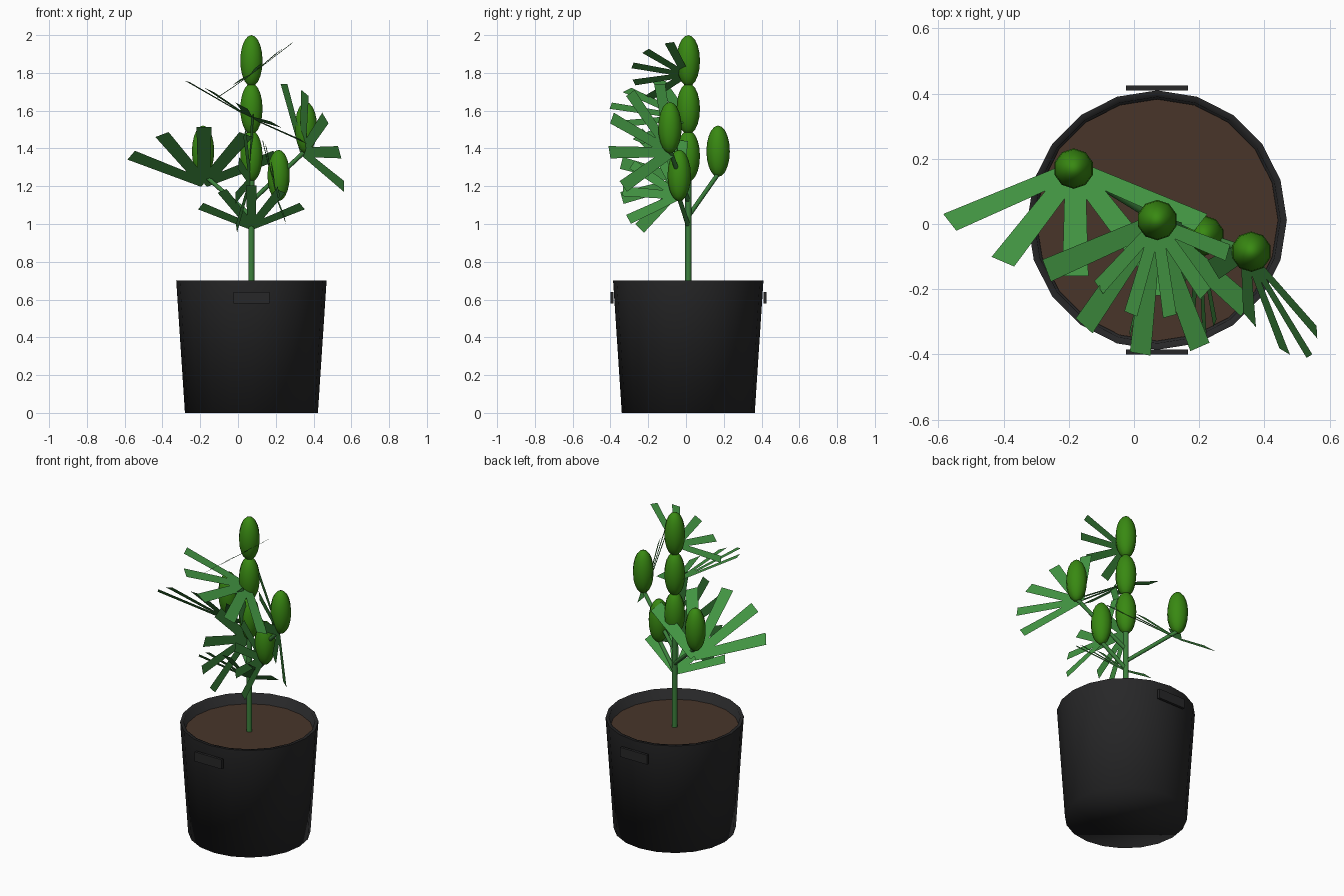
import bpy, bmesh, math
from mathutils import Vector

if "Cube" in bpy.data.objects:
    bpy.data.objects.remove(bpy.data.objects["Cube"])

CX, CY = 0.071, 0.012


def material(name, color):
    m = bpy.data.materials.new(name)
    m.diffuse_color = (*color, 1)
    m.use_nodes = True
    m.node_tree.nodes["Principled BSDF"].inputs["Base Color"].default_value = m.diffuse_color
    return m


POT = material("pot_black", (0.02, 0.02, 0.021))
SOIL = material("soil_brown", (0.065, 0.036, 0.023))
STEM = material("stem_green", (0.045, 0.22, 0.045))
LEAF = material("leaf_green", (0.055, 0.3, 0.055))
BUD = material("bud_green", (0.04, 0.25, 0.006))


def finish(obj, name, mat, smooth=0):
    obj.name = name
    obj.data.materials.append(mat)
    if smooth:
        bpy.ops.object.select_all(action='DESELECT')
        obj.select_set(True)
        bpy.context.view_layer.objects.active = obj
        bpy.ops.object.shade_smooth_by_angle(angle=math.radians(smooth))
    return obj


def mesh_object(name, bm, mat, smooth=0):
    me = bpy.data.meshes.new(name)
    bm.to_mesh(me)
    bm.free()
    obj = bpy.data.objects.new(name, me)
    bpy.context.collection.objects.link(obj)
    return finish(obj, name, mat, smooth)


def lathe(name, profile, sides, mat):
    """Revolve (radius, z) pairs and cap the first and last ring."""
    bm = bmesh.new()
    rings = []
    for r, z in profile:
        rings.append([bm.verts.new((CX + r * math.sin(2 * math.pi * i / sides),
                                    CY + r * math.cos(2 * math.pi * i / sides), z))
                      for i in range(sides)])
    for a, b in zip(rings, rings[1:]):
        for i in range(sides):
            j = (i + 1) % sides
            bm.faces.new((a[i], a[j], b[j], b[i]))
    bm.faces.new(rings[0])
    bm.faces.new(rings[-1])
    bmesh.ops.recalc_face_normals(bm, faces=bm.faces)
    return mesh_object(name, bm, mat, 88)


def rod(name, start, end, radius):
    a, b = Vector(start), Vector(end)
    bpy.ops.mesh.primitive_cylinder_add(vertices=10, radius=radius, depth=(b - a).length,
                                        location=(a + b) / 2)
    obj = bpy.context.object
    obj.rotation_euler = (b - a).to_track_quat('Z', 'Y').to_euler()
    finish(obj, name, STEM, 45)


def bud(name, loc):
    bpy.ops.mesh.primitive_uv_sphere_add(segments=10, ring_count=10, location=loc)
    bpy.context.object.scale = (0.062, 0.062, 0.136)
    finish(bpy.context.object, name, BUD, 60)


def leaf_fan(name, base, centre, side, length):
    """Five flat blades, 30 degrees apart, in the plane of centre and side."""
    base, c = Vector(base), Vector(centre).normalized()
    s = Vector(side)
    s = (s - c * s.dot(c)).normalized()
    bm = bmesh.new()
    for k in range(-2, 3):
        a = math.radians(30 * k)
        d = c * math.cos(a) + s * math.sin(a)
        w = s * math.cos(a) - c * math.sin(a)
        n, t = w * length * 0.07, w * length * 0.09
        tip = base + d * length
        bm.faces.new([bm.verts.new(p) for p in (base - n, base + n, tip + t, tip - t)])
    mesh_object(name, bm, LEAF)


# pot with a thin rim and a recessed inside
lathe("pot", [(0.352, 0), (0.398, 0.70), (0.378, 0.70), (0.371, 0.63)], 20, POT)
lathe("soil", [(0.366, 0.62), (0.371, 0.64)], 20, SOIL)

# two side handles
for label, sgn in (("front", -1), ("back", 1)):
    bpy.ops.mesh.primitive_cube_add(size=1, location=(CX, CY + sgn * 0.405, 0.61))
    bpy.context.object.scale = (0.19, 0.016, 0.06)
    finish(bpy.context.object, label + "_handle", POT)

# main stem and its stacked buds
rod("main_stem", (CX, CY, 0.6), (CX, CY, 1.8), 0.0165)
for i, z in enumerate((1.36, 1.61, 1.864)):
    bud(f"stem_bud_{i + 1}", (CX, CY, z))

# side branches, each ending in a bud: start height, bud centre
for label, z0, tip in (("left", 1.04, (-0.185, 0.17, 1.385)),
                       ("right", 1.12, (0.36, -0.085, 1.51)),
                       ("small", 0.99, (0.215, -0.036, 1.257))):
    x, y, z = tip
    rod(label + "_branch", (CX, CY, z0), (x, y, z - 0.12), 0.012)
    bud(label + "_bud", tip)

# leaf fans: base, centre direction, sideways direction, blade length
fans = {
    "left": ((-0.18, 0.17, 1.215), (0, -0.74, 0.67), (1, 0, 0), 0.445),
    "right": ((0.342, -0.08, 1.38), (0.12, -0.31, 0.18), (-0.32, 0.21, 0.52), 0.38),
    "low": ((CX, 0.0, 0.985), (0, -0.7, 0.7), (1, 0, 0), 0.31),
    "middle": ((0.065, 0.0, 1.23), (-0.06, -0.33, 0.09), (0.08, 0.16, 0.53), 0.36),
    "small": ((0.2, -0.036, 1.15), (-0.02, -0.24, 0.16), (-0.08, 0.2, 0.28), 0.3),
    "upper": ((0.06, 0.0, 1.565), (-0.04, -0.39, 0.06), (-0.62, 0.115, 0.32), 0.405),
    "top": ((0.07, 0.0, 1.79), (0.04, -0.285, 0.05), (0.38, 0.07, 0.28), 0.29),
}
for label, args in fans.items():
    leaf_fan(label + "_leaf_fan", *args)
